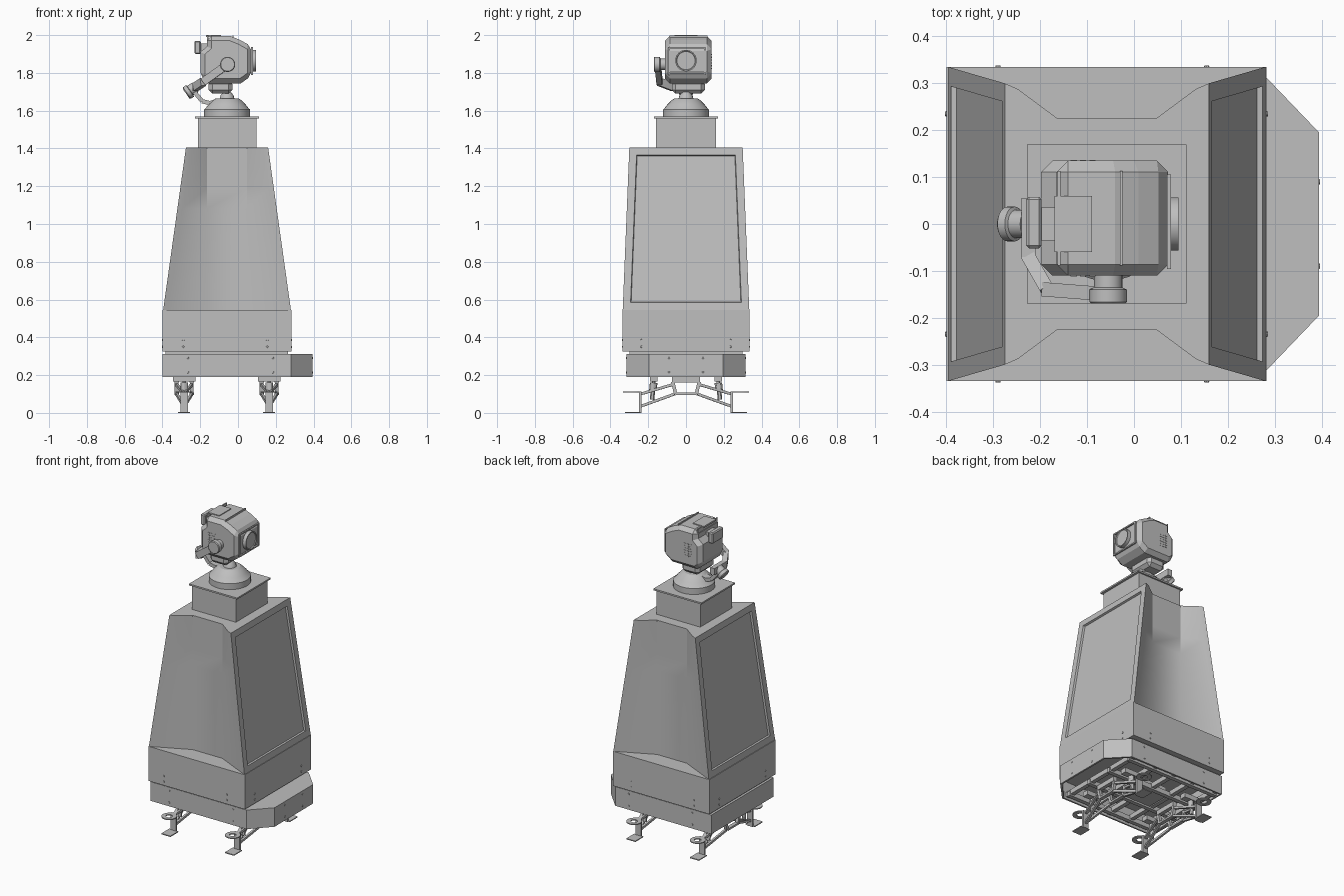
import bpy, bmesh, math
from mathutils import Vector

if "Cube" in bpy.data.objects:
    bpy.data.objects.remove(bpy.data.objects["Cube"], do_unlink=True)

GREY = bpy.data.materials.new("painted grey")
GREY.use_nodes = True
GREY.diffuse_color = (0.52, 0.52, 0.52, 1)
GREY.node_tree.nodes["Principled BSDF"].inputs["Base Color"].default_value = (0.52, 0.52, 0.52, 1)
CX = -0.058  # middle of the tower


def finish(name, bm, smooth=False):
    bmesh.ops.recalc_face_normals(bm, faces=bm.faces)
    mesh = bpy.data.meshes.new(name)
    bm.to_mesh(mesh)
    bm.free()
    mesh.materials.append(GREY)
    ob = bpy.data.objects.new(name, mesh)
    bpy.context.collection.objects.link(ob)
    if smooth:
        bpy.ops.object.select_all(action="DESELECT")
        ob.select_set(True)
        bpy.context.view_layer.objects.active = ob
        bpy.ops.object.shade_smooth_by_angle(angle=math.radians(30))
    return ob


def skin(bm, rings, caps=True):
    rows = [[bm.verts.new(p) for p in ring] for ring in rings]
    n = len(rows[0])
    sides = [[bm.faces.new((a[i], a[(i + 1) % n], b[(i + 1) % n], b[i])) for i in range(n)]
             for a, b in zip(rows, rows[1:])]
    if caps:
        bm.faces.new(rows[0])
        bm.faces.new(rows[-1])
    return sides


def box(name, lo, hi):
    bm = bmesh.new()
    (x0, y0, z0), (x1, y1, z1) = lo, hi
    skin(bm, [[(x0, y0, z), (x1, y0, z), (x1, y1, z), (x0, y1, z)] for z in (z0, z1)])
    return finish(name, bm)


def bar(name, a, b, w, t):
    """Flat bar between two points, w across and t thick."""
    a, b = Vector(a), Vector(b)
    q = (b - a).to_track_quat("Z", "Y")
    u, v = q @ Vector((w / 2, 0, 0)), q @ Vector((0, t / 2, 0))
    bm = bmesh.new()
    skin(bm, [[p - u - v, p + u - v, p + u + v, p - u + v] for p in (a, b)])
    return finish(name, bm)


def lathe(name, start, axis, profile, n=32, caps=True):
    """Turned part: profile holds (radius, distance along axis)."""
    q = Vector(axis).to_track_quat("Z", "Y")
    ring = lambda r, h: [Vector(start) + q @ Vector((r * math.cos(k * math.tau / n),
                         r * math.sin(k * math.tau / n), h)) for k in range(n)]
    bm = bmesh.new()
    skin(bm, [ring(r, h) for r, h in profile], caps)
    return finish(name, bm, True)


def chamfer(ob, width):
    m = ob.modifiers.new("chamfer", "BEVEL")
    m.width, m.segments, m.limit_method = width, 1, "ANGLE"
    m.angle_limit = math.radians(50)


# Base cover with the angled bumper, open underneath
plan = [(-0.4, -0.315), (0.28, -0.315), (0.395, -0.195),
        (0.395, 0.195), (0.28, 0.315), (-0.4, 0.315)]
bm = bmesh.new()
skin(bm, [[(x, y, z) for x, y in plan] for z in (0.19, 0.312)])
bm.faces.ensure_lookup_table()
bmesh.ops.delete(bm, geom=[f for f in bm.faces if f.calc_center_median().z < 0.2], context="FACES_ONLY")
base = finish("base_cover", bm)
shell = base.modifiers.new("wall", "SOLIDIFY")
shell.thickness = 0.012
box("spacer", (-0.385, -0.3, 0.31), (0.265, 0.3, 0.33))
box("skirt", (-0.4, -0.335, 0.325), (0.283, 0.335, 0.546))

# Tapered tower: hollow front and back, framed side panels
STEPS = 8


def tower_ring(t):
    z = 0.546 + t * (1.405 - 0.546)
    quarter = [(0.338 - 0.1205 * t, 0.335 - 0.035 * t),
               (0.315 - 0.125 * t, 0.324 - 0.036 * t), (0.105, 0.225)]
    half = quarter + [(-x, y) for x, y in reversed(quarter)]
    return [(CX + x, y, z) for x, y in half + [(-x, -y) for x, y in half]]


bm = bmesh.new()
sides = skin(bm, [tower_ring(k / STEPS) for k in range(STEPS + 1)])
bmesh.ops.recalc_face_normals(bm, faces=bm.faces)
for side in (5, 11):
    panel = [row[side] for row in sides]
    bmesh.ops.inset_region(bm, faces=panel, thickness=0.04, depth=0, use_even_offset=True)
    bmesh.ops.inset_region(bm, faces=panel, thickness=0.003, depth=-0.012, use_even_offset=True)
finish("tower", bm, True)

# Neck, cap and dome
box("neck", (-0.213, -0.16, 1.4), (0.097, 0.16, 1.56))
box("neck_cap", (-0.228, -0.17, 1.558), (0.112, 0.17, 1.568))
lathe("dome", (CX, 0, 1.568), (0, 0, 1),
      [(0.122, 0), (0.122, 0.038), (0.115, 0.044), (0.098, 0.065), (0.075, 0.088), (0.06, 0.097)])
lathe("stem", (CX, 0, 1.66), (0, 0, 1), [(0.04, 0), (0.035, 0.02), (0.02, 0.04)], 16)

# Cranked arm that carries the head
path = [(-0.09, 0, 1.655), (-0.15, 0, 1.64), (-0.19, 0, 1.65), (-0.24, 0, 1.71)]
for a, b in zip(path, path[1:]):
    bar("lower_arm", a, b, 0.045, 0.022)
lathe("yaw_motor", (-0.275, 0, 1.69), (0.82, 0, 0.57),
      [(0.03, 0), (0.037, 0.006), (0.037, 0.025), (0.03, 0.028), (0.03, 0.06)])
path = [(-0.225, 0.055, 1.725), (-0.225, -0.07, 1.725), (-0.185, -0.14, 1.752), (-0.055, -0.15, 1.845)]
for a, b in zip(path, path[1:]):
    bar("upper_arm", a, b, 0.03, 0.042)
lathe("tilt_motor", (-0.055, -0.1, 1.845), (0, -1, 0),
      [(0.03, 0), (0.03, 0.035), (0.04, 0.04), (0.04, 0.066), (0.036, 0.07)])

# Camera head
outline = [(-0.165, 1.995), (-0.04, 1.995), (0.01, 1.975), (0.073, 1.94), (0.073, 1.785),
           (0.015, 1.745), (-0.16, 1.745), (-0.198, 1.775), (-0.198, 1.91), (-0.165, 1.94)]
bm = bmesh.new()
skin(bm, [[(x, y, z) for x, z in outline] for y in (-0.11, 0.135)])
chamfer(finish("head", bm), 0.024)
chamfer(box("head_belly", (-0.155, -0.075, 1.69), (-0.03, 0.1, 1.76)), 0.02)
for x in (-0.16, -0.027):
    box("head_band", (x - 0.003, -0.088, 1.96), (x + 0.003, 0.113, 1.999))
box("top_plate", (-0.17, -0.06, 1.99), (-0.09, 0.06, 2.0))
box("rear_post", (-0.21, -0.035, 1.915), (-0.13, 0.035, 1.955))
chamfer(box("rear_plate", (-0.23, -0.052, 1.9), (-0.197, 0.058, 1.97)), 0.006)
for y in (-0.09, 0.1):
    box("lens_frame_side", (0.07, y - 0.006, 1.79), (0.079, y + 0.006, 1.935))
for z in (1.79, 1.928):
    box("lens_frame_rail", (0.07, -0.09, z), (0.079, 0.1, z + 0.008))
lathe("lens", (0.07, 0, 1.865), (1, 0, 0),
      [(0.057, 0), (0.057, 0.025), (0.051, 0.025), (0.048, 0.02)])
for y in (-0.11, 0.135):
    for row in range(6):
        for col in range(3):
            x, z = -0.135 + col * 0.02, 1.82 + row * 0.015
            box("vent_slat", (x, y - 0.002, z), (x + 0.013, y + 0.002, z + 0.006))

# Bolts on the skirt and base
for s in (-1, 1):
    for x in (-0.29, 0.155):
        for z in (0.35, 0.385):
            lathe("skirt_bolt", (x, s * 0.334, z), (0, s, 0), [(0.006, 0), (0.005, 0.004)], 8)
    for x in (-0.265, 0.185):
        for z in (0.215, 0.29):
            lathe("base_bolt", (x, s * 0.314, z), (0, s, 0), [(0.006, 0), (0.005, 0.004)], 8)
    for y in (-0.235, 0.235):
        for z in (0.35, 0.385):
            x = -0.399 if s < 0 else 0.282
            lathe("skirt_bolt", (x, y, z), (s, 0, 0), [(0.006, 0), (0.005, 0.004)], 8)
    for y in (-0.09, 0.09):
        for z in (0.215, 0.29):
            x = -0.397 if s < 0 else 0.394
            lathe("base_bolt", (x, y, z), (s, 0, 0), [(0.006, 0), (0.005, 0.003)], 8)

# Chassis frame under the base
for y in (-0.27, -0.09, 0.09, 0.27):
    box("chassis_rail", (-0.385, y - 0.013, 0.19), (0.27, y + 0.013, 0.22))
for x in (-0.37, -0.2, -0.06, 0.08, 0.25):
    box("chassis_crossbar", (x - 0.013, -0.3, 0.2), (x + 0.013, 0.3, 0.23))
box("battery_tray", (-0.18, -0.075, 0.2), (0.06, 0.075, 0.26))

# Four linked legs with a ring and a foot plate each
for x in (-0.285, 0.165):
    for dx in (-0.04, 0.04):
        box("axle_beam_low", (x + dx - 0.012, -0.055, 0.095), (x + dx + 0.012, 0.055, 0.107))
        box("axle_beam_high", (x + dx - 0.012, -0.075, 0.16), (x + dx + 0.012, 0.075, 0.19))
    for s in (-1, 1):
        for dx in (-0.04, 0.04):
            bar("axle_post", (x + dx, s * 0.055, 0.1), (x + dx, s * 0.07, 0.165), 0.02, 0.018)
            bar("upper_link", (x + dx, s * 0.07, 0.15), (x, s * 0.24, 0.1), 0.014, 0.014)
            bar("lower_link", (x + dx, s * 0.06, 0.1), (x, s * 0.24, 0.035), 0.014, 0.014)
        lathe("damper", (x, s * 0.18, 0.07), (0, -s * 0.1, 1),
              [(0.012, 0), (0.012, 0.05), (0.02, 0.05), (0.02, 0.09), (0.01, 0.09), (0.01, 0.125)], 12)
        box("damper_mount", (x - 0.06, s * 0.17 - 0.02, 0.165), (x + 0.06, s * 0.17 + 0.02, 0.195))
        box("leg_upright", (x - 0.02, s * 0.242 - 0.006, 0), (x + 0.02, s * 0.242 + 0.006, 0.112))
        lathe("leg_ring", (x, s * 0.288, 0.107), (0, 0, 1),
              [(0.02, 0), (0.045, 0), (0.045, 0.006), (0.02, 0.006), (0.02, 0)], 24, False)
        box("foot_plate", (x - 0.032, s * 0.282 - 0.04, 0), (x + 0.032, s * 0.282 + 0.04, 0.006))
